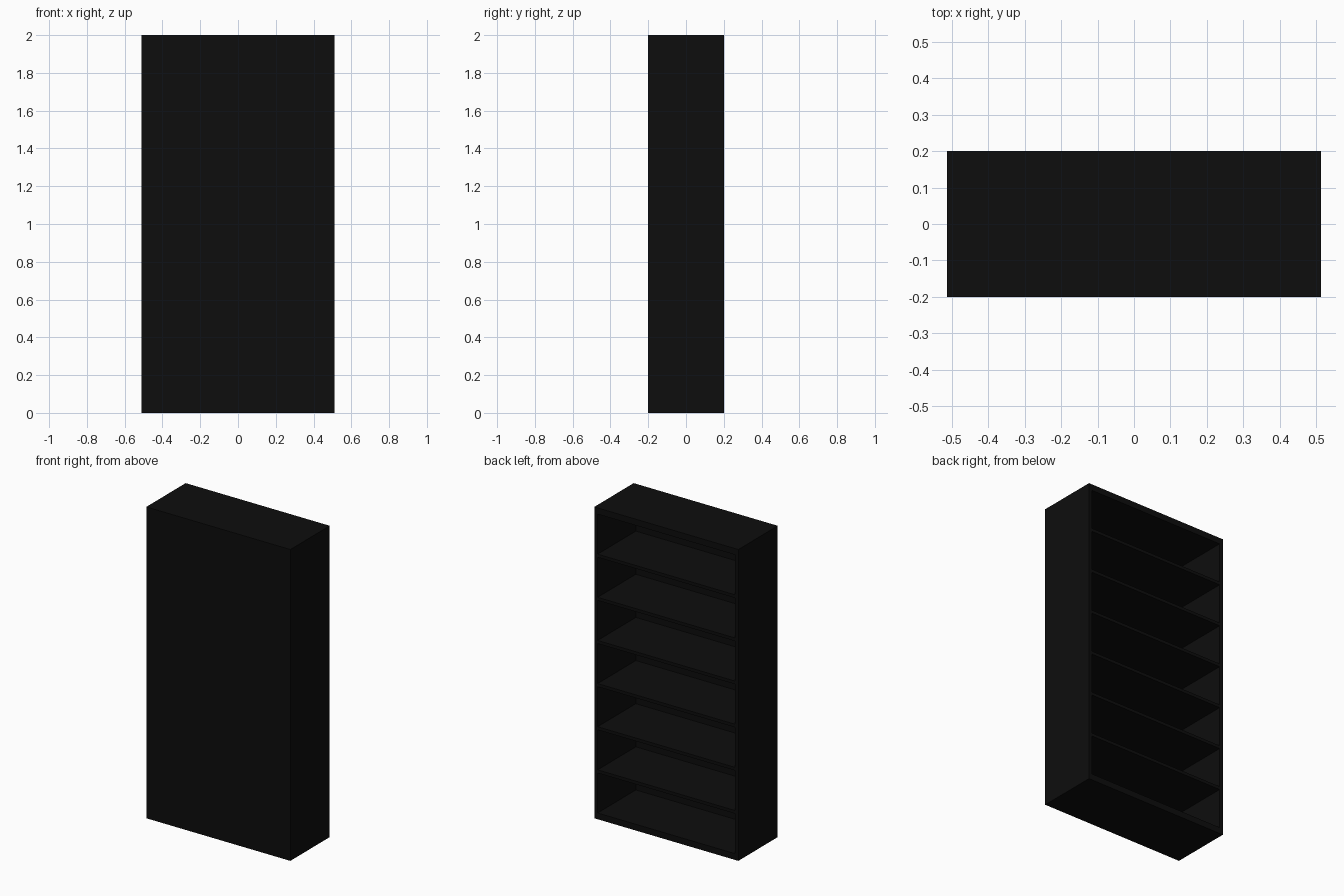
import bpy

if "Cube" in bpy.data.objects:
    bpy.data.objects.remove(bpy.data.objects["Cube"])

W, D, H = 1.024, 0.4, 2.0      # overall size
SIDE, CAP, SHELF, PANEL = 0.024, 0.04, 0.02, 0.012
N = 6                          # loose shelves between base and top

black = bpy.data.materials.new("black_finish")
black.diffuse_color = (0.004, 0.004, 0.004, 1)
black.use_nodes = True
black.node_tree.nodes["Principled BSDF"].inputs["Base Color"].default_value = black.diffuse_color


def board(name, x0, x1, y0, y1, z0, z1):
    """Rectangular board given by its extents."""
    bpy.ops.mesh.primitive_cube_add(
        size=1, location=((x0 + x1) / 2, (y0 + y1) / 2, (z0 + z1) / 2))
    ob = bpy.context.object
    ob.name = name
    ob.scale = (x1 - x0, y1 - y0, z1 - z0)
    bpy.ops.object.transform_apply(location=False, rotation=False, scale=True)
    ob.data.materials.append(black)
    return ob


inner = W / 2 - SIDE
front = -D / 2 + PANEL

# Closed panel on the front (-y), open on the +y side
board("closing_panel", -W / 2, W / 2, -D / 2, front, 0, H)

# Side walls
board("left_side", -W / 2, -inner, front, D / 2, 0, H)
board("right_side", inner, W / 2, front, D / 2, 0, H)

# Base and top boards
board("base_board", -inner, inner, front, D / 2, 0, CAP)
board("top_board", -inner, inner, front, D / 2, H - CAP, H)

# Evenly spaced shelves
gap = (H - 2 * CAP - N * SHELF) / (N + 1)
for i in range(N):
    z = CAP + gap + i * (gap + SHELF)
    board(f"shelf_{i + 1}", -inner, inner, front, D / 2, z, z + SHELF)
